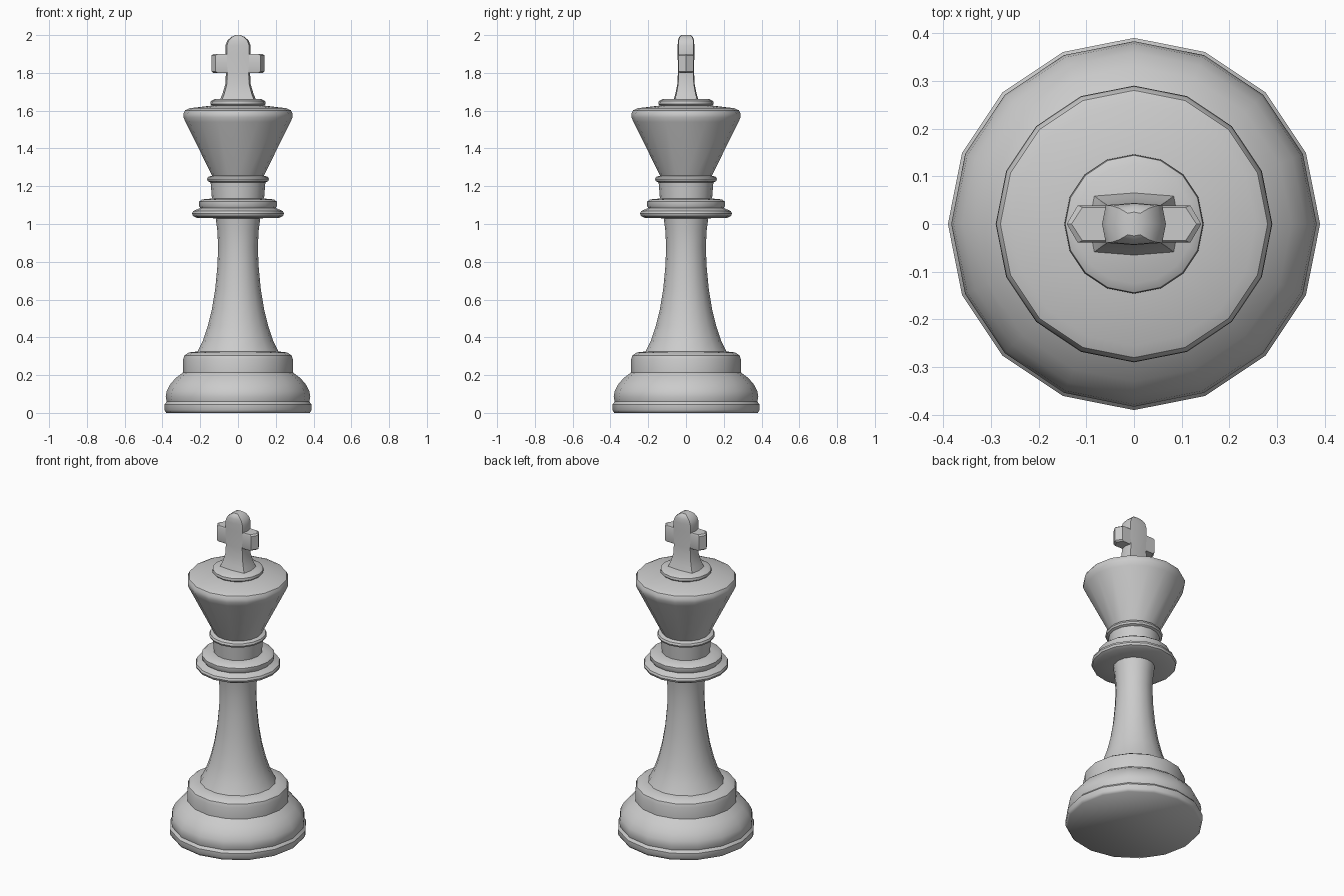
import bpy, bmesh
from math import cos, sin, pi, radians

if "Cube" in bpy.data.objects:
    bpy.data.objects.remove(bpy.data.objects["Cube"])

SIDES = 16


def finish(name, bm):
    bmesh.ops.remove_doubles(bm, verts=bm.verts, dist=0.0005)
    bmesh.ops.recalc_face_normals(bm, faces=bm.faces)
    mesh = bpy.data.meshes.new(name)
    bm.to_mesh(mesh)
    bm.free()
    ob = bpy.data.objects.new(name, mesh)
    bpy.context.collection.objects.link(ob)
    bpy.ops.object.select_all(action='DESELECT')
    ob.select_set(True)
    bpy.context.view_layer.objects.active = ob
    bpy.ops.object.shade_smooth_by_angle(angle=radians(35))
    return ob


def loft(name, rings, caps=False):
    bm = bmesh.new()
    loops = [[bm.verts.new(p) for p in ring] for ring in rings]
    n = len(loops[0])
    for a, b in zip(loops, loops[1:]):
        for i in range(n):
            j = (i + 1) % n
            bm.faces.new((a[i], a[j], b[j], b[i]))
    if caps:
        bm.faces.new(loops[0][::-1])
        bm.faces.new(loops[-1])
    return finish(name, bm)


def lathe(name, profile, base_cap=False):
    rings = [[(r * cos(2 * pi * i / SIDES), r * sin(2 * pi * i / SIDES), z)
              for i in range(SIDES)] for r, z in profile]
    ob = loft(name, rings)
    if base_cap:
        bm = bmesh.new()
        bm.from_mesh(ob.data)
        end = 0 if base_cap == 'bottom' else profile[-1][1]
        edges = [e for e in bm.edges if e.is_boundary
                 and all(abs(v.co.z - end) < 1e-4 for v in e.verts)]
        bmesh.ops.contextual_create(bm, geom=edges)
        bmesh.ops.recalc_face_normals(bm, faces=bm.faces)
        bm.to_mesh(ob.data)
        bm.free()
    return ob


# Turned body; neighbouring parts share their end radius
lathe("base", [(.38, 0), (.39, .015), (.39, .045), (.377, .06), (.383, .085),
               (.378, .115), (.36, .15), (.33, .185), (.29, .215), (.29, .285),
               (.283, .305), (.26, .32), (.215, .325)], 'bottom')
lathe("shaft", [(.215, .325), (.185, .385), (.16, .46), (.138, .55), (.12, .66),
                (.109, .78), (.105, .88), (.11, .97), (.118, 1.03)])
lathe("collar", [(.118, 1.03), (.22, 1.033), (.238, 1.042), (.243, 1.055),
                 (.238, 1.068), (.2, 1.085), (.207, 1.097), (.207, 1.118),
                 (.19, 1.13), (.138, 1.135)])
lathe("neck", [(.138, 1.135), (.145, 1.22), (.159, 1.226), (.164, 1.237),
               (.159, 1.249), (.137, 1.256)])
lathe("head", [(.137, 1.256), (.278, 1.54), (.289, 1.565), (.289, 1.585),
               (.28, 1.602), (.255, 1.613), (.138, 1.627), (.146, 1.635),
               (.144, 1.65), (.125, 1.661)], 'top')


# Cross stem: softly bulged rectangular sections
def section(z, a, b):
    c, d = a * .88, b * .9
    return [(a, 0, z), (c, d, z), (0, b, z), (-c, d, z),
            (-a, 0, z), (-c, -d, z), (0, -b, z), (c, -d, z)]


stem = [(1.655, .097, .067), (1.69, .082, .056), (1.74, .067, .046), (1.80, .064, .043),
        (1.90, .067, .044), (1.945, .067, .044), (1.972, .056, .043),
        (1.99, .036, .037), (2.0, .015, .025)]
loft("cross_stem", [section(*s) for s in stem], True)


# Cross arms: pointed hexagonal outline with softened top and bottom
def arm_ring(z, inset):
    x, e, y = .141 - inset, .118 - inset, .039 - inset * .4
    return [(x, 0, z), (e, y, z), (-e, y, z), (-x, 0, z), (-e, -y, z), (e, -y, z)]


loft("cross_arms", [arm_ring(z, i) for z, i in
                    ((1.80, .01), (1.808, 0), (1.892, 0), (1.90, .01))], True)
